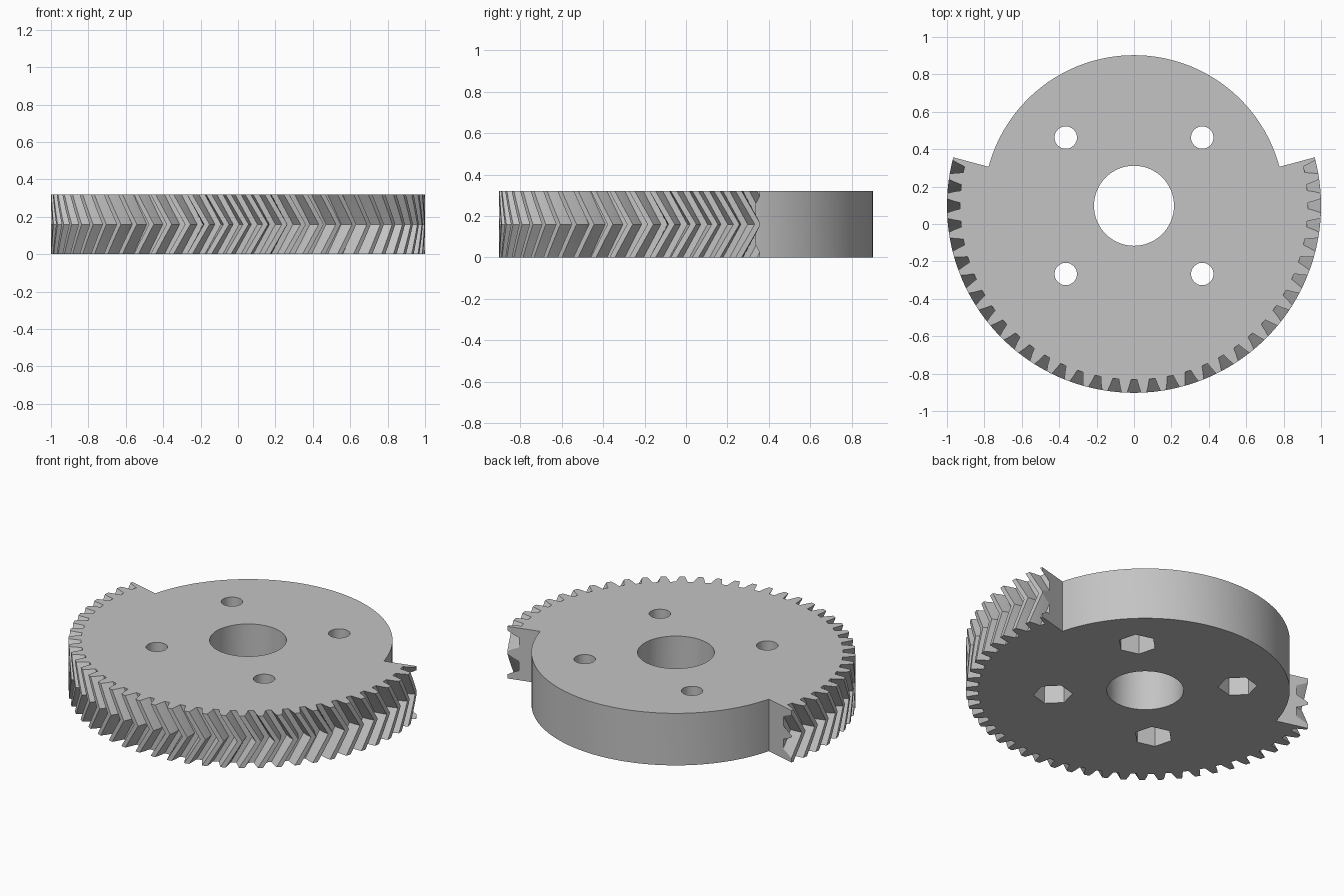
import bpy, bmesh
from math import radians, cos, sin

HEIGHT = 0.32
TEETH = 60
PITCH = 360 / TEETH
TWIST = 5.4          # rotation of the mid plane, in degrees
CENTRE_Y = 0.0975
DISC_R = 0.805
STEPS = 4            # slices per herringbone half

cube = bpy.data.objects.get("Cube")
if cube:
    bpy.data.objects.remove(cube, do_unlink=True)

grey = bpy.data.materials.new("plain grey")
grey.use_nodes = True
colour = (0.55, 0.55, 0.55, 1)
grey.diffuse_color = colour
grey.node_tree.nodes["Principled BSDF"].inputs["Base Color"].default_value = colour


def polar(r, deg):
    return r * cos(radians(deg)), r * sin(radians(deg))


def loft(name, rings):
    """Closed solid through equal rings of 3D points, listed bottom to top."""
    bm = bmesh.new()
    loops = [[bm.verts.new(p) for p in ring] for ring in rings]
    n = len(loops[0])
    for low, high in zip(loops, loops[1:]):
        for i in range(n):
            j = (i + 1) % n
            bm.faces.new((low[i], low[j], high[j], high[i]))
    bm.faces.new(loops[0][::-1])
    bm.faces.new(loops[-1])
    bmesh.ops.triangulate(bm, faces=[f for f in bm.faces if len(f.verts) == 4])
    bmesh.ops.recalc_face_normals(bm, faces=bm.faces)
    mesh = bpy.data.meshes.new(name)
    bm.to_mesh(mesh)
    bm.free()
    mesh.materials.append(grey)
    obj = bpy.data.objects.new(name, mesh)
    bpy.context.collection.objects.link(obj)
    return obj


def prism(name, outline, z0, z1):
    return loft(name, [[(x, y, z) for x, y in outline] for z in (z0, z1)])


def cylinder(name, r, sides, z0, z1, x=0, y=0, turn=0):
    ring = [polar(r, turn + 360 * i / sides) for i in range(sides)]
    return prism(name, [(x + px, y + py) for px, py in ring], z0, z1)


# Herringbone gear: the tooth outline turned slice by slice, there and back
flank = [(0.93, -2.0), (0.967, -1.45), (1.0, -0.85)]      # radius, angle
tooth = flank + [(r, -a) for r, a in reversed(flank)]
outline = [(r, a + PITCH * (t + 0.5) - 90) for t in range(TEETH) for r, a in tooth]
slices = 2 * STEPS
rings = []
for s in range(slices + 1):
    turn = TWIST * (1 - abs(s - STEPS) / STEPS)
    rings.append([(*polar(r, a + turn), HEIGHT * s / slices) for r, a in outline])
gear = loft("herringbone_gear", rings)

# Toothless back: a ring sector taken off down to the plain disc
arc = [15 + 150 * i / 60 for i in range(61)]
sector = [polar(DISC_R, a) for a in arc] + [polar(1.2, a) for a in reversed(arc)]
cutters = [prism("back_cutter", sector, -0.1, HEIGHT + 0.1)]

# Centre bore, bolt holes and six-sided nut pockets underneath
cutters.append(cylinder("bore_cutter", 0.214, 72, -0.1, HEIGHT + 0.1))
for k in range(4):
    angle = 45 + 90 * k
    x, y = polar(0.516, angle)
    cutters.append(cylinder("bolt_cutter", 0.06, 32, -0.1, HEIGHT + 0.1, x, y))
    cutters.append(cylinder("nut_cutter", 0.109, 6, -0.1, HEIGHT / 2, x, y, angle))

bpy.ops.object.select_all(action="DESELECT")
bpy.context.view_layer.objects.active = gear
gear.select_set(True)
for cutter in cutters:
    cutter.hide_render = True
    mod = gear.modifiers.new("cut", "BOOLEAN")
    mod.operation = "DIFFERENCE"
    mod.solver = "EXACT"
    mod.object = cutter
    bpy.ops.object.modifier_apply(modifier=mod.name)
    bpy.data.objects.remove(cutter, do_unlink=True)

gear.location.y = CENTRE_Y
bpy.ops.object.shade_smooth_by_angle(angle=radians(25))
